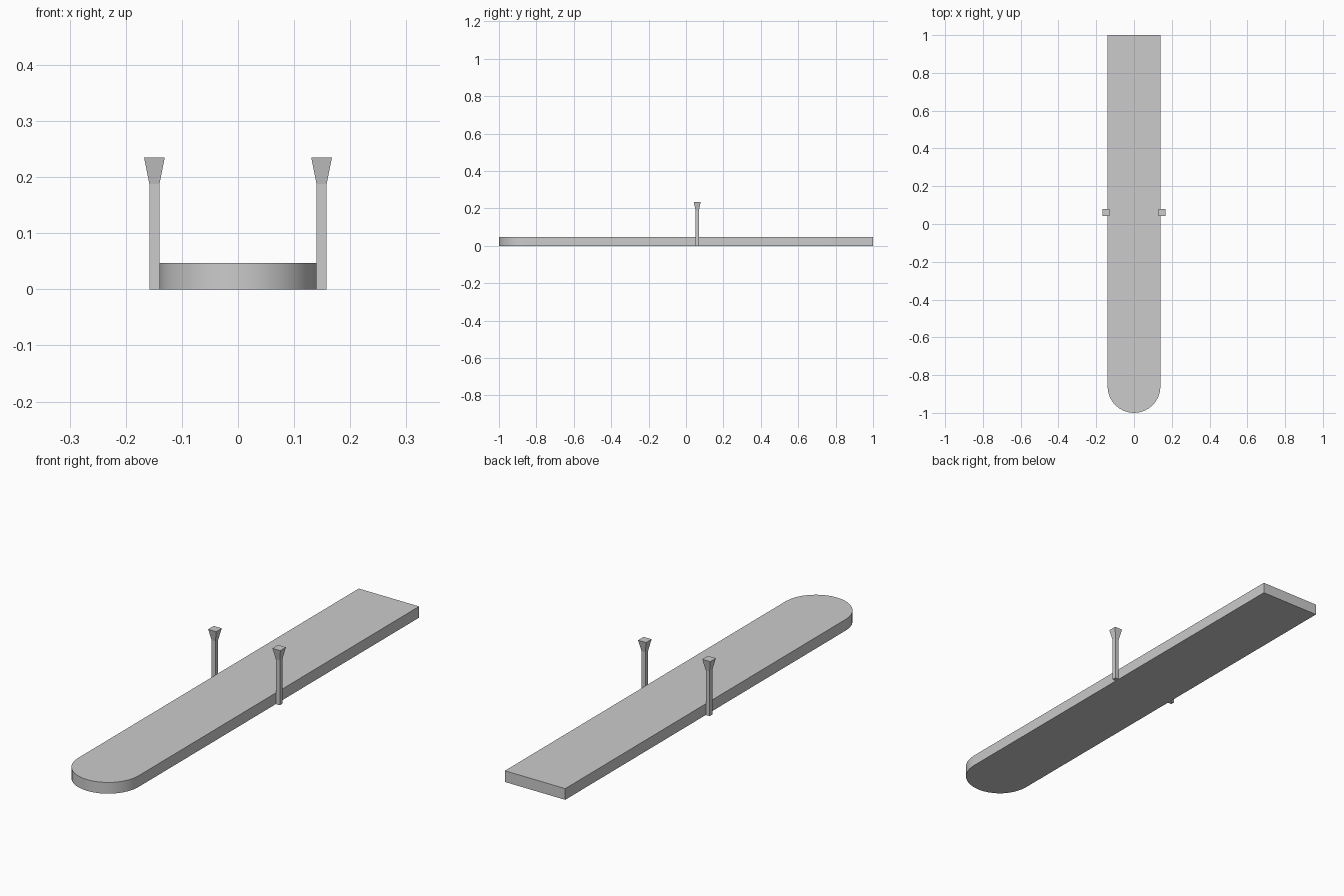
import bpy, bmesh, math

if "Cube" in bpy.data.objects:
    bpy.data.objects.remove(bpy.data.objects["Cube"])

DECK_W, DECK_H = 0.14, 0.047      # half width, thickness
POST_X, POST_Y = 0.149, 0.06      # post centre


def make_object(name, bm):
    bmesh.ops.recalc_face_normals(bm, faces=bm.faces)
    mesh = bpy.data.meshes.new(name)
    bm.to_mesh(mesh)
    bm.free()
    obj = bpy.data.objects.new(name, mesh)
    bpy.context.collection.objects.link(obj)
    return obj


def loft(name, rings):
    """Closed solid through a stack of equal-length point rings."""
    bm = bmesh.new()
    loops = [[bm.verts.new(p) for p in ring] for ring in rings]
    n = len(loops[0])
    for a, b in zip(loops, loops[1:]):
        for i in range(n):
            j = (i + 1) % n
            bm.faces.new((a[i], a[j], b[j], b[i]))
    bm.faces.new(loops[0][::-1])
    bm.faces.new(loops[-1])
    return make_object(name, bm)


# Long plank, square at the back and half-round at the front
SEG = 16
outline = [(DECK_W, 1.0), (-DECK_W, 1.0)]
for i in range(SEG + 1):
    a = math.pi + math.pi * i / SEG
    outline.append((DECK_W * math.cos(a), -1 + DECK_W + DECK_W * math.sin(a)))
deck = loft("deck", [[(x, y, z) for x, y in outline] for z in (0, DECK_H)])
bpy.context.view_layer.objects.active = deck
deck.select_set(True)
bpy.ops.object.shade_smooth_by_angle(angle=math.radians(30))


# Square posts with flared heads, one each side
def square(cx, cy, h, z):
    return [(cx + sx * h, cy + sy * h, z)
            for sx, sy in ((-1, -1), (1, -1), (1, 1), (-1, 1))]


for name, side in (("left_post", -1), ("right_post", 1)):
    profile = [(0.009, 0), (0.009, 0.188), (0.0185, 0.235)]
    loft(name, [square(side * POST_X, POST_Y, h, z) for h, z in profile])
